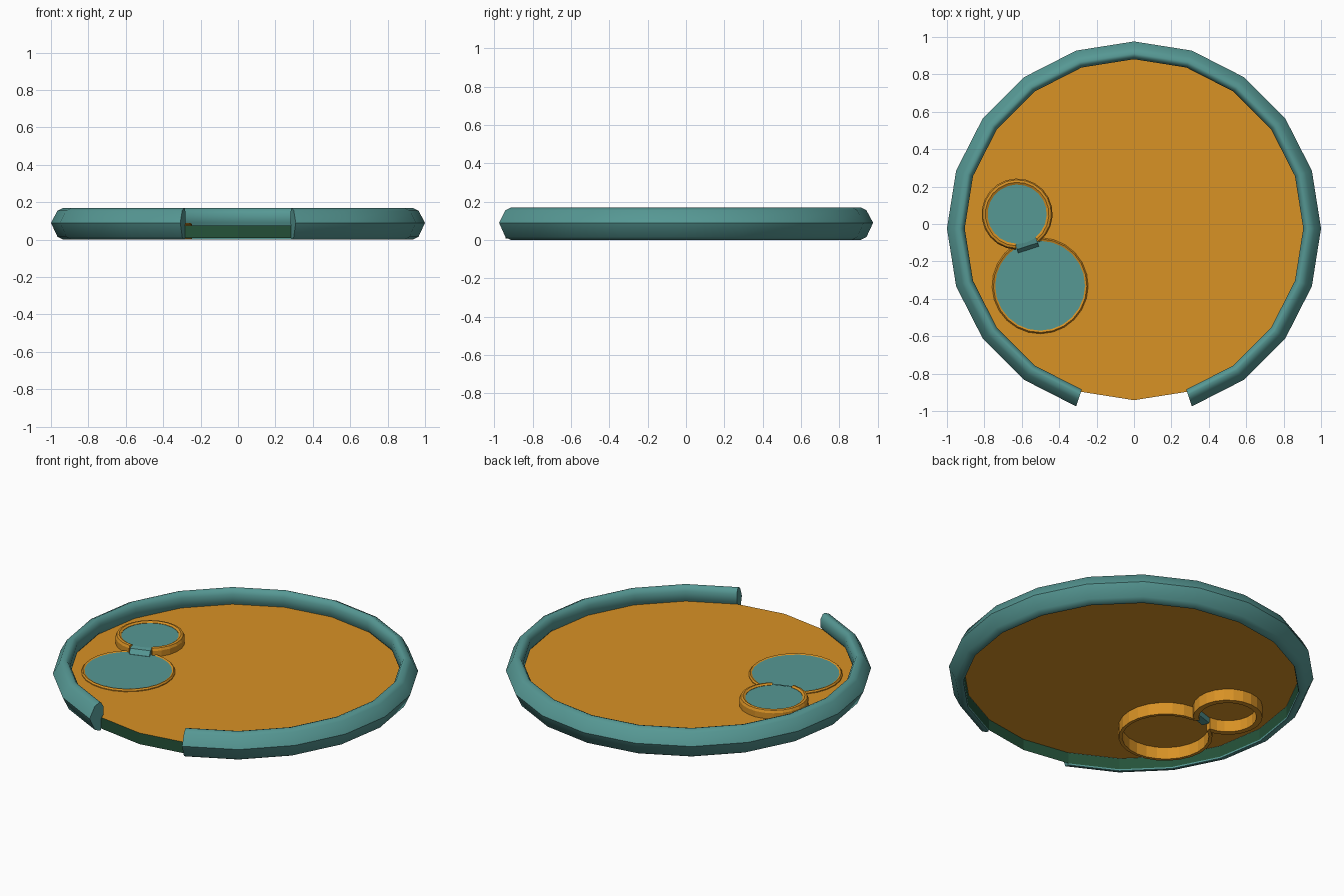
import bpy, bmesh, math
from mathutils import Vector

if "Cube" in bpy.data.objects:
    bpy.data.objects.remove(bpy.data.objects["Cube"])


def material(name, rgb):
    m = bpy.data.materials.new(name)
    m.diffuse_color = (*rgb, 1)
    m.use_nodes = True
    m.node_tree.nodes["Principled BSDF"].inputs["Base Color"].default_value = m.diffuse_color
    return m


TEAL = material("teal", (0.093, 0.314, 0.296))
ORANGE = material("orange", (0.687, 0.287, 0.0185))
GREEN = material("dark green", (0.018, 0.084, 0.041))


def finish(bm, name, mat, smooth=None, fix=True):
    if fix:
        bmesh.ops.recalc_face_normals(bm, faces=bm.faces)
    me = bpy.data.meshes.new(name)
    bm.to_mesh(me)
    bm.free()
    me.materials.append(mat)
    ob = bpy.data.objects.new(name, me)
    bpy.context.collection.objects.link(ob)
    if smooth:
        bpy.ops.object.select_all(action='DESELECT')
        ob.select_set(True)
        bpy.context.view_layer.objects.active = ob
        bpy.ops.object.shade_smooth_by_angle(angle=math.radians(smooth))
    return ob


def arc_sweep(name, centre, profile, start, end, steps, mat, smooth=None, closed=True):
    """Sweep an (r, z) profile round a centre; capped where the arc is open."""
    bm = bmesh.new()
    full = abs(end - start) >= 360
    rows = []
    for i in range(steps if full else steps + 1):
        a = math.radians(start + (end - start) * i / steps)
        rows.append([bm.verts.new((centre[0] + r * math.cos(a), centre[1] + r * math.sin(a), z))
                     for r, z in profile])
    n = len(profile)
    for i in range(steps):
        p, q = rows[i], rows[(i + 1) % len(rows)]
        for j in range(n if closed else n - 1):
            k = (j + 1) % n
            bm.faces.new((p[j], q[j], q[k], p[k]))
    if closed and not full:
        bm.faces.new(rows[0])
        bm.faces.new(rows[-1])
    return finish(bm, name, mat, smooth, fix=closed)


def disc(name, centre, radius, z, sides, mat):
    bm = bmesh.new()
    pts = [(math.tau * i / sides) for i in range(sides)]
    bm.faces.new([bm.verts.new((centre[0] + radius * math.cos(a),
                                centre[1] + radius * math.sin(a), z)) for a in pts])
    return finish(bm, name, mat, fix=False)


MID = (0, -0.024)
SMALL = (-0.625, 0.053)
BIG = (-0.502, -0.330)

# Floor sheet and the skirt hanging below its edge
disc("floor", MID, 0.918, 0.075, 20, ORANGE)
arc_sweep("floor_skirt", MID, [(0.918, 0.008), (0.918, 0.075)], 0, 360, 20, GREEN, closed=False)

# Rounded rim, open at the front for two of its twenty sides
rim = [(1.0, 0.09), (0.965, 0.155), (0.935, 0.17), (0.92, 0.165), (0.905, 0.14),
       (0.905, 0.09), (0.921, 0.07), (0.921, 0.0), (0.935, 0.0), (0.965, 0.015)]
arc_sweep("rim", MID, rim, -72, 252, 18, TEAL, smooth=50)

# Upper small basin wall, open towards the big basin
wall = [(0.158, 0.005), (0.158, 0.12), (0.17, 0.127), (0.183, 0.124), (0.19, 0.11), (0.19, 0.005)]
arc_sweep("small_basin_wall", SMALL, wall, -52, 268, 20, ORANGE)
disc("small_basin_water", SMALL, 0.16, 0.118, 20, TEAL)

# Lower big basin wall, open towards the small basin
wall = [(0.238, 0.003), (0.238, 0.084), (0.25, 0.089), (0.257, 0.08), (0.257, 0.003)]
arc_sweep("big_basin_wall", BIG, wall, 123, 448, 22, ORANGE)
disc("big_basin_water", BIG, 0.240, 0.085, 24, TEAL)

# Spillway joining the two basins
bm = bmesh.new()
along = Vector((BIG[0] - SMALL[0], BIG[1] - SMALL[1], 0)).normalized()
side = Vector((-along.y, along.x, 0))
rows = []
for d, z in [(0.145, 0.118), (0.18, 0.112), (0.20, 0.086), (0.20, 0.045), (0.155, 0.045)]:
    p = Vector((*SMALL, 0)) + along * d
    rows.append([bm.verts.new((*(p + side * s).xy, z)) for s in (-0.058, 0.058)])
for p, q in zip(rows, rows[1:] + rows[:1]):
    bm.faces.new((p[0], q[0], q[1], p[1]))
for s in (0, 1):
    bm.faces.new([r[s] for r in rows])
finish(bm, "spillway", TEAL)
